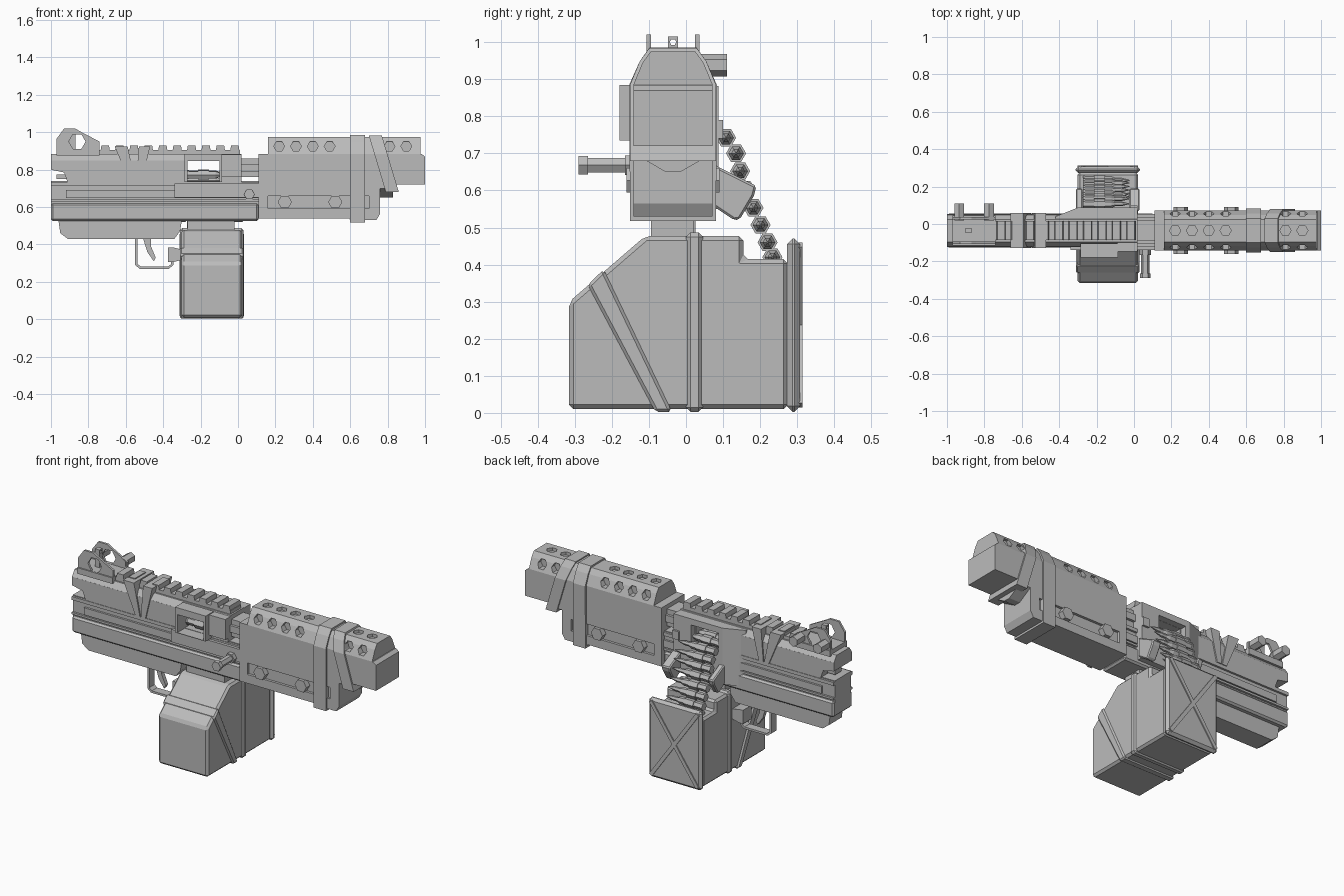
import bpy, bmesh, math
from mathutils import Matrix

cube = bpy.data.objects.get("Cube")
if cube:
    bpy.data.objects.remove(cube, do_unlink=True)

grey = bpy.data.materials.new("plain grey metal")
grey.use_nodes = True
grey.diffuse_color = (0.5, 0.5, 0.5, 1)
grey.node_tree.nodes["Principled BSDF"].inputs["Base Color"].default_value = (0.5, 0.5, 0.5, 1)

C = -0.035  # centre line of the weapon in y


def finish(name, bm):
    bmesh.ops.recalc_face_normals(bm, faces=bm.faces)
    mesh = bpy.data.meshes.new(name)
    bm.to_mesh(mesh)
    bm.free()
    mesh.materials.append(grey)
    ob = bpy.data.objects.new(name, mesh)
    bpy.context.collection.objects.link(ob)
    return ob


def add_prism(bm, axis, pts, a, b):
    """Extrude a 2D outline along an axis from a to b."""
    place = {"x": lambda p, t: (t, p[0], p[1]),
             "y": lambda p, t: (p[0], t, p[1]),
             "z": lambda p, t: (p[0], p[1], t)}[axis]
    lo = [bm.verts.new(place(p, a)) for p in pts]
    hi = [bm.verts.new(place(p, b)) for p in pts]
    bm.faces.new(lo)
    bm.faces.new(hi)
    for i in range(len(pts)):
        j = (i + 1) % len(pts)
        bm.faces.new((lo[i], lo[j], hi[j], hi[i]))


def prism(name, axis, pts, a, b, bevel=0):
    bm = bmesh.new()
    add_prism(bm, axis, pts, a, b)
    ob = finish(name, bm)
    if bevel:
        mod = ob.modifiers.new("chamfer", "BEVEL")
        mod.width, mod.segments = bevel, 1
    return ob


def rect(u0, u1, v0, v1):
    return [(u0, v0), (u1, v0), (u1, v1), (u0, v1)]


def hexa(u, v, r, turn=0):
    return [(u + r * math.cos(math.radians(60 * i + turn)),
             v + r * math.sin(math.radians(60 * i + turn))) for i in range(6)]


def box(name, x, y, z, bevel=0):
    return prism(name, "z", rect(*x, *y), *z, bevel)


def mid(name, pts, half, bevel=0):
    """Side outline given thickness about the centre line."""
    return prism(name, "y", pts, C - half, C + half, bevel)


def mirrored(pts):
    """Half outline (offset, z) mirrored about the centre line."""
    return [(C + u, v) for u, v in pts] + [(C - u, v) for u, v in reversed(pts)]


def cut(ob, prisms):
    bm = bmesh.new()
    for args in prisms:
        add_prism(bm, *args)
    tool = finish("cutter", bm)
    tool.hide_render = True
    mod = ob.modifiers.new("cut", "BOOLEAN")
    mod.operation, mod.solver, mod.object = "DIFFERENCE", "EXACT", tool
    bpy.context.view_layer.objects.active = ob
    bpy.ops.object.modifier_apply(modifier=mod.name)
    bpy.data.objects.remove(tool, do_unlink=True)


# Handguard with side slots
guard = mid("handguard", [(.11, .54), (.59, .54), (.6, .53), (.74, .53), (.76, .565), (.76, .71),
                          (.84, .72), (1, .72), (1, .87), (.98, .885), (.11, .885)], .107)
slots = []
for s in (-1, 1):
    for x0, x1 in ((.16, .6), (.67, .7)):
        slots.append(("y", rect(x0, x1, .592, .66), C + s * .092, C + s * .14))
cut(guard, slots)
for s, side in ((-1, "right"), (1, "left")):
    for x in (.25, .52):
        prism(f"handguard_bolt_{side}", "y", hexa(x, .627, .038), C + s * .08, C + s * .125)

# Vented cover with hexagonal holes on the top and both slopes
cover = prism("vented_cover", "x", mirrored([(.107, .885), (.082, .945), (.06, .975)]), .16, .975)
vents = []
for x in (.22, .31, .4, .49, .81, .9):
    vents.append(("z", hexa(x, C, .03), .957, 1.1))
    for s in (-1, 1):
        vents.append(("y", hexa(x, .925, .029), C + s * .062, C + s * .2))
cut(cover, vents)

# Straps around the handguard
band = mirrored([(.116, .518), (.118, .885), (.09, .948), (.064, .985)])
prism("handguard_strap", "x", band, .6, .68)
slant = prism("slanted_strap", "x", mirrored([(.116, .68), (.116, .885), (.09, .948), (.064, .984)]), .7, .77)
for v in slant.data.vertices:
    v.co.x += (.98 - v.co.z) * .3
prism("muzzle_keel", "x", mirrored([(.02, .65), (.107, .7), (.107, .715), (.02, .715)]), .75, .83)

# Receiver, stepped from bottom to top
mid("belly", [(-.95, .46), (-.91, .43), (-.34, .43), (-.31, .47), (-.3, .53), (-.96, .53)], .06)
mid("lower_receiver", rect(-1, .11, .525, .62), .09, .01)
mid("groove_core", rect(-1, .11, .61, .74), .076)
for z0, z1, x0 in ((.63, .642, -1), (.648, .69, -.92), (.715, .735, -1)):
    mid("receiver_rib", rect(x0, .11, z0, z1), .088)
prism("feed_rail", "y", rect(-.34, .11, .65, .725), C - .105, C)
upper = mid("upper_receiver", [(-.91, .73), (.02, .73), (.02, .85), (-1, .85), (-1, .8), (-.93, .785)], .085)
window = rect(-.27, -.1, .738, .845)
cut(upper, [("y", window, -.5, .5)])
prism("receiver_roof", "x", mirrored([(.085, .849), (.06, .885)]), -1, .02)
mid("barrel_neck", rect(.0, .13, .76, .86), .055)
mid("barrel_neck_ridge", rect(.0, .13, .79, .83), .07)
mid("rear_catch", rect(-.97, -.9, .75, .775), .03)

# Ejection frame on the right, feed housing on the left
frame = prism("ejection_frame", "y", rect(-.285, -.085, .735, .885), -.18, C - .07)
cut(frame, [("y", window, -.5, .5)])
prism("ejection_frame_step", "y", rect(-.087, .02, .76, .88), -.147, C)
flare = [(-.42, .04), (-.3, .088), (.02, .088), (.02, -.02), (-.42, -.02)]
prism("feed_housing", "z", flare, .55, .735)
prism("feed_cover", "z", flare, .846, .882)
prism("feed_rear_wall", "z", [(-.42, .04), (-.3, .088), (-.275, .088), (-.275, 0), (-.42, 0)], .73, .85)
box("feed_front_wall", (-.095, .02), (0, .088), (.73, .85))
box("feed_bracket", (-.02, .02), (.08, .1), (.74, .79))

# Receiver straps
mid("receiver_strap_rear", [(-.66, .925), (-.59, .925), (-.55, .735), (-.58, .735)], .093)
mid("receiver_strap_front", [(-.53, .925), (-.47, .925), (-.515, .735), (-.545, .735)], .093)

# Top rail with teeth
mid("top_rail", rect(-.75, .01, .88, .905), .05)
for i in range(10):
    x = -.735 + i * .077
    mid("rail_tooth", [(x, .9), (x + .05, .9), (x + .045, .93), (x + .005, .93)], .05)

# Rear sight
mid("sight_base", rect(-.97, -.74, .875, .91), .08)
ear = [(-.97, .88), (-.97, .965), (-.93, 1.02), (-.87, 1.02), (-.845, 1.005), (-.74, .95), (-.74, .88)]
for y0, y1, side in ((-.107, -.094, "right"), (.024, .037, "left")):
    plate = prism(f"sight_ear_{side}", "y", ear, y0, y1)
    cut(plate, [("y", hexa(-.86, .95, .045), -.5, .5)])
peep = prism("sight_peep", "x", rect(C - .014, C + .014, .9, 1.015), -.9, -.87)
cut(peep, [("x", hexa(C, 1, .009), -1, -.8)])
for x in (-.935, -.775):
    prism("sight_knob", "y", hexa(x, .938, .03, 30), .02, .11)

# Charging handle
prism("charging_handle", "y", hexa(.06, .668, .022), -.27, C)
prism("charging_knob", "y", hexa(.06, .668, .029), -.29, -.265)
prism("charging_collar", "y", hexa(.06, .668, .03), -.165, -.1)

# Trigger group
mid("trigger_guard", [(-.55, .44), (-.55, .29), (-.525, .27), (-.37, .27), (-.345, .29), (-.345, .38), (-.357, .38),
                      (-.357, .295), (-.375, .282), (-.52, .282), (-.537, .296), (-.537, .44)], .025)
mid("trigger", [(-.51, .44), (-.465, .44), (-.465, .39), (-.44, .33), (-.45, .31), (-.485, .36)], .012)
mid("magazine_latch", [(-.375, .305), (-.35, .305), (-.29, .32), (-.29, .37), (-.35, .385), (-.375, .385)], .04)

# Ammunition box
prism("ammo_box", "x", [(-.315, .01), (-.315, .3), (-.11, .477), (.155, .477), (.155, .415), (.275, .415),
                        (.275, .01)], -.302, .022, .012)
prism("ammo_box_strap", "x", rect(0, .046, .003, .487), -.31, .03, .012)
prism("ammo_box_slanted_strap", "x", [(-.265, .345), (-.222, .387), (-.038, .003), (-.083, .003)], -.31, .03, .008)
prism("ammo_box_lid", "y", rect(-.312, .032, .003, .47), .272, .308, .015)
for s in (-1, 1):
    bm = bmesh.new()
    add_prism(bm, "y", rect(-.265, .265, -.011, .011), .3, .314)
    turn = Matrix.Rotation(s * math.atan2(.44, .31), 4, "Y")
    bmesh.ops.transform(bm, matrix=Matrix.Translation((-.14, 0, .237)) @ turn, verts=bm.verts)
    finish("lid_cross_rib", bm)
box("ammo_box_neck", (-.27, -.02), (-.095, .02), (.46, .53))

# Feed chute cheeks
chute = [(.07, .672), (.19, .612), (.183, .585), (.145, .522), (.13, .52), (.07, .56)]
prism("chute_front", "x", chute, -.025, .03, .006)
prism("chute_rear", "x", chute, -.31, -.275, .006)

# Cartridge belt
path = [(-.08, .772), (-.035, .775), (.012, .778), (.06, .77), (.108, .742), (.135, .7), (.146, .652), (.16, .602),
        (.182, .553), (.201, .507), (.22, .46), (.233, .42)]
for y, z in path:
    bm = bmesh.new()
    for x0, x1, r0, r1 in ((-.272, -.262, .024, .024), (-.262, -.12, .021, .021), (-.12, -.1, .021, .013),
                           (-.1, -.07, .013, .013), (-.07, -.024, .013, .002), (-.215, -.155, .027, .027)):
        place = Matrix.Translation(((x0 + x1) / 2, y, z)) @ Matrix.Rotation(math.pi / 2, 4, "Y")
        bmesh.ops.create_cone(bm, cap_ends=True, segments=6, radius1=r0, radius2=r1, depth=x1 - x0, matrix=place)
    finish("cartridge", bm)
